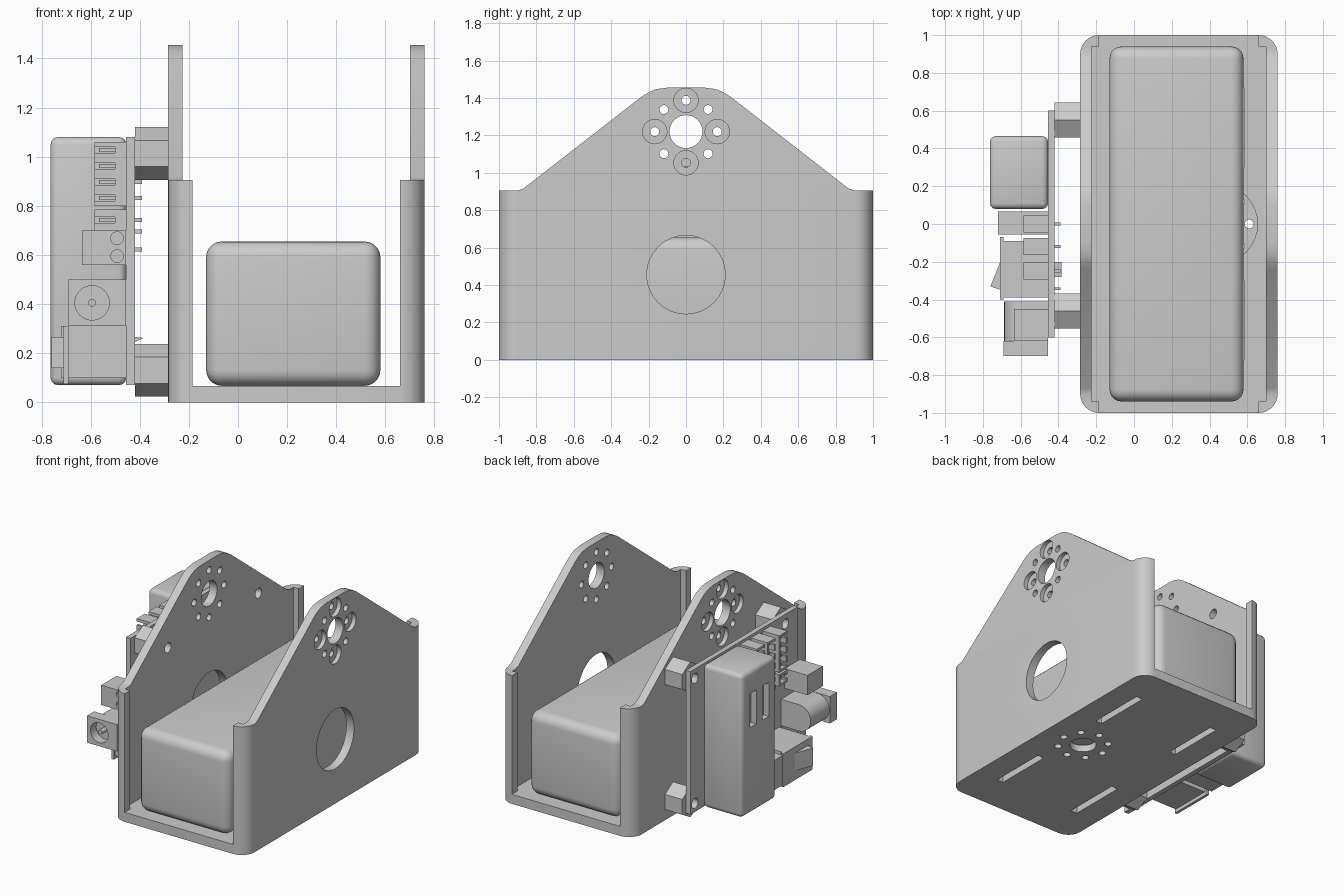
import bpy, bmesh
from math import cos, sin, pi, radians
from mathutils import Vector

old = bpy.data.objects.get("Cube")
if old:
    bpy.data.objects.remove(old, do_unlink=True)

grey = bpy.data.materials.new("plain grey")
grey.use_nodes = True
GREY = (0.6, 0.6, 0.6, 1)
grey.diffuse_color = GREY
grey.node_tree.nodes["Principled BSDF"].inputs["Base Color"].default_value = GREY


def prism(name, pts, axis, a, b):
    """Extrude a 2D outline along an axis from a to b."""
    def place(p, h):
        u, v = p
        return {"x": (h, u, v), "y": (u, h, v), "z": (u, v, h)}[axis]
    bm = bmesh.new()
    low = [bm.verts.new(place(p, a)) for p in pts]
    high = [bm.verts.new(place(p, b)) for p in pts]
    bm.faces.new(low)
    bm.faces.new(high)
    n = len(pts)
    for i in range(n):
        j = (i + 1) % n
        bm.faces.new((low[i], low[j], high[j], high[i]))
    bmesh.ops.recalc_face_normals(bm, faces=bm.faces)
    me = bpy.data.meshes.new(name)
    bm.to_mesh(me)
    bm.free()
    me.materials.append(grey)
    ob = bpy.data.objects.new(name, me)
    bpy.context.collection.objects.link(ob)
    return ob


def box(name, x0, x1, y0, y1, z0, z1):
    return prism(name, [(x0, y0), (x1, y0), (x1, y1), (x0, y1)], "z", z0, z1)


def circle(u, v, r, n=32, start=0):
    return [(u + r * cos(start + 2 * pi * i / n), v + r * sin(start + 2 * pi * i / n))
            for i in range(n)]


def rounded(x0, x1, y0, y1, r, n=8):
    pts = []
    corners = [(x1 - r, y1 - r), (x0 + r, y1 - r), (x0 + r, y0 + r), (x1 - r, y0 + r)]
    for k, (cx, cy) in enumerate(corners):
        for i in range(n + 1):
            t = pi / 2 * (k + i / n)
            pts.append((cx + r * cos(t), cy + r * sin(t)))
    return pts


def activate(ob):
    bpy.ops.object.select_all(action="DESELECT")
    ob.select_set(True)
    bpy.context.view_layer.objects.active = ob


def combine(ob, tool, how="DIFFERENCE"):
    mod = ob.modifiers.new("bool", "BOOLEAN")
    mod.operation, mod.solver, mod.object = how, "EXACT", tool
    activate(ob)
    bpy.ops.object.modifier_apply(modifier=mod.name)
    bpy.data.objects.remove(tool, do_unlink=True)


def smooth(ob):
    activate(ob)
    bpy.ops.object.shade_smooth_by_angle(angle=radians(30))


def bevel(ob, width, segments):
    mod = ob.modifiers.new("bevel", "BEVEL")
    mod.width, mod.segments = width, segments
    activate(ob)
    bpy.ops.object.modifier_apply(modifier=mod.name)
    smooth(ob)


# Bracket: rounded block hollowed into a floor, two walls and corner lips
X0, X1, T = -0.285, 0.76, 0.06
bracket = prism("bracket", rounded(X0, X1, -1, 1, 0.1), "z", 0, 0.905)
combine(bracket, box("cutter", X0 + T, X1 - T, -0.94, 0.94, 0.067, 1))
combine(bracket, box("cutter", X0 + 0.1, X1 - 0.1, -1.1, 1.1, 0.067, 1))

# Tapered upper walls
half = [(0.9, 0.85), (0.9, 0.905), (0.87, 0.915), (0.24, 1.405), (0.2, 1.43),
        (0.16, 1.447), (0.1, 1.455)]
outline = half + [(-y, z) for y, z in reversed(half)]
for a in (X0, X1 - T):
    combine(bracket, prism("upper_wall", outline, "x", a, a + T), "UNION")

# Wall openings: access hole, shaft hole, ring of screw holes, counterbores
AXIS_Z, RING = 1.22, 0.167
eight = [(RING * cos(i * pi / 4), RING * sin(i * pi / 4)) for i in range(8)]
for pts in [circle(0, 0.455, 0.21), circle(0, AXIS_Z, 0.088)]:
    combine(bracket, prism("cutter", pts, "x", -1, 1))
for i, (u, v) in enumerate(eight):
    combine(bracket, prism("cutter", circle(u, AXIS_Z + v, 0.024, 16), "x", -1, 1))
    if i % 2 == 0:
        for a in (X0, X1):
            combine(bracket, prism("cutter", circle(u, AXIS_Z + v, 0.065),
                                   "x", a - 0.03, a + 0.03))

# Floor openings: shallow round seat, shaft hole, ring holes, four slots
FX = 0.443
combine(bracket, prism("cutter", circle(FX, 0, 0.211), "z", 0.05, 0.1))
combine(bracket, prism("cutter", circle(FX, 0, 0.088), "z", -0.1, 0.1))
for u, v in eight:
    combine(bracket, prism("cutter", circle(FX + u, v, 0.024, 16), "z", -0.1, 0.1))
for sx in (-0.32, 0.32):
    for sy in (-0.51, 0.51):
        cx = (X0 + X1) / 2 + sx
        combine(bracket, box("cutter", cx - 0.025, cx + 0.025,
                             sy - 0.21, sy + 0.21, -0.1, 0.2))

# Circuit board on four hollow hexagonal standoffs
board = box("circuit_board", -0.455, -0.42, -0.6, 0.6, 0.07, 1.08)
for y in (-0.46, 0.55):
    for z in (0.13, 1.013):
        post = prism("standoff", circle(y, z, 0.107, 6, pi / 2), "x", -0.42, X0)
        for part in (bracket, board, post):
            combine(part, prism("cutter", circle(y, z, 0.035, 20), "x", -0.5, -0.2))
        smooth(post)
smooth(bracket)
smooth(board)

# Battery pack resting on the floor
bevel(box("battery_pack", -0.13, 0.58, -0.94, 0.94, 0.067, 0.655), 0.065, 5)

# Module housing with two recessed ports
housing = box("module_housing", -0.763, -0.455, 0.08, 0.465, 0.07, 1.08)
bevel(housing, 0.03, 3)
for y in (0.2, 0.34):
    combine(housing, box("cutter", -0.8, -0.72, y - 0.035, y + 0.035, 0.68, 0.92))
smooth(housing)

# Pin connectors: open-sided shells with pins inside
for y in (0, -0.12, -0.25):
    for z0, z1, pins in ((0.8, 1.06, 4), (0.7, 0.785, 1)):
        shell = box("pin_connector", -0.585, -0.455, y - 0.045, y + 0.045, z0, z1)
        combine(shell, box("cutter", -0.6, -0.49, y - 0.03, y + 0.03,
                           z0 + 0.015, z1 - 0.015))
        for i in range(pins):
            z = z0 + (z1 - z0) * (i + 0.5) / pins
            combine(shell, box("cutter", -0.6, -0.5, y - 0.1, y, z - 0.012, z + 0.012))
            box("connector_pin", -0.565, -0.47, y - 0.01, y + 0.01, z - 0.008, z + 0.008)
            box("solder_tail", -0.42, -0.39, y - 0.008, y + 0.008, z - 0.008, z + 0.008)

# Screw terminal
terminal = box("screw_terminal", -0.635, -0.455, -0.62, -0.45, 0.56, 0.7)
for z in (0.595, 0.668):
    combine(terminal, prism("cutter", circle(-0.492, z, 0.026, 20), "y", -0.7, -0.58))
    box("solder_tail", -0.42, -0.39, -0.35, -0.335, z + 0.02, z + 0.035)
smooth(terminal)

# Power socket: square flange, round barrel, centre pin
JX, JZ = -0.594, 0.405
flange = box("socket_flange", -0.69, -0.455, -0.7, -0.62, 0.31, 0.5)
barrel = prism("socket_barrel", circle(JX, JZ, 0.093), "y", -0.63, -0.41)
box("socket_foot", JX, -0.455, -0.63, -0.41, 0.312, 0.498)
combine(flange, prism("cutter", circle(JX, JZ, 0.07), "y", -0.8, -0.635))
pin = prism("socket_pin", circle(JX, JZ, 0.016, 16), "y", -0.69, -0.62)
for part in (flange, barrel, pin):
    smooth(part)

# Rocker switch and its neighbouring block
box("switch_body", -0.69, -0.455, -0.39, -0.09, 0.1, 0.31)
box("switch_rim", -0.71, -0.69, -0.4, -0.07, 0.075, 0.31)
prism("switch_rocker", [(-0.7, -0.35), (-0.76, -0.33), (-0.7, -0.18)], "z", 0.14, 0.265)
box("relay_block", -0.72, -0.455, -0.055, 0.065, 0.1, 0.31)
prism("board_clip", [(-0.42, 0.245), (-0.385, 0.262), (-0.42, 0.267)], "y", -0.28, -0.2)
